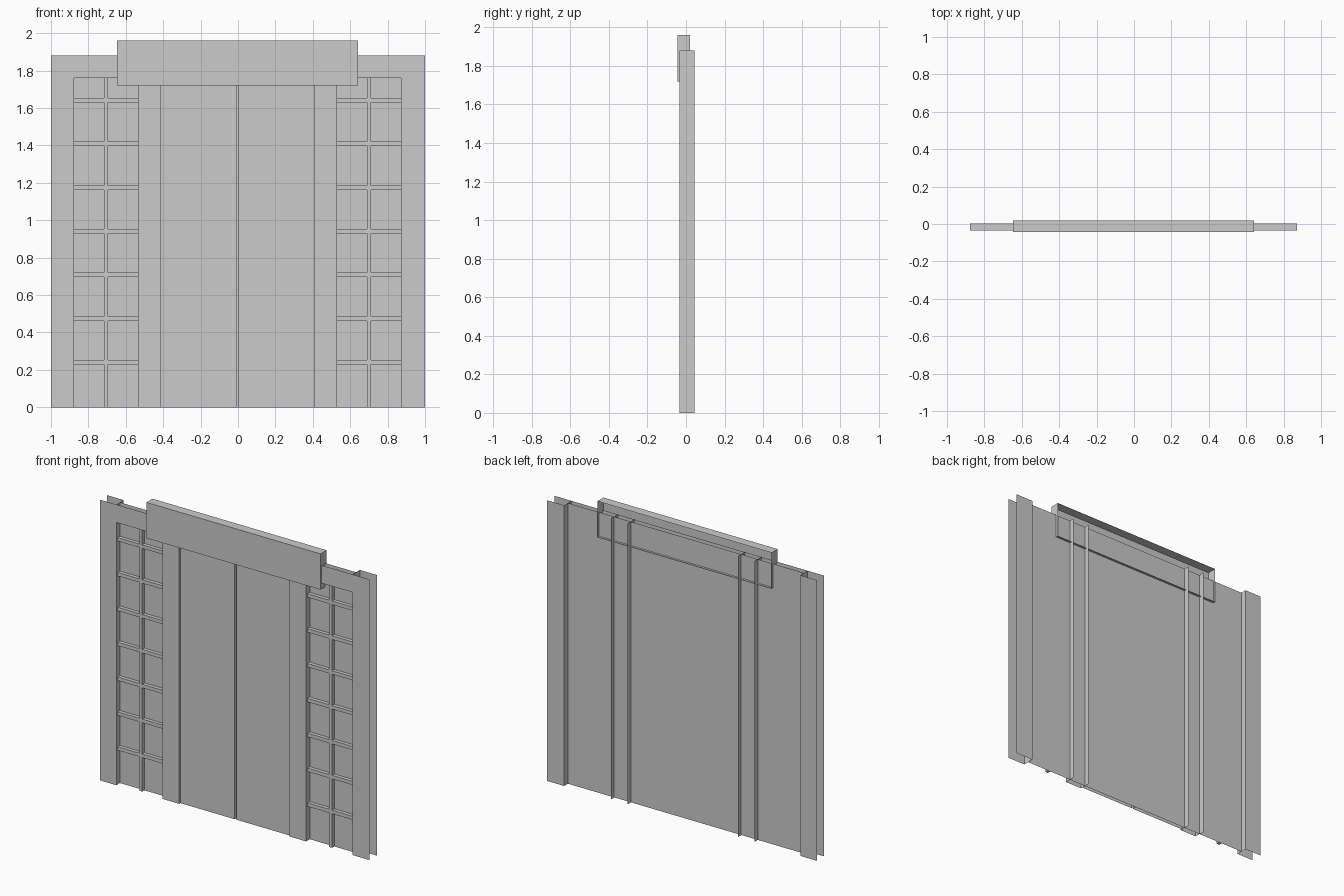
import bpy, bmesh

if "Cube" in bpy.data.objects:
    bpy.data.objects.remove(bpy.data.objects["Cube"])

FRONT, BACK, PANEL = -0.034, 0.044, 0.004   # y of frame face, rear face, backing sheet
TOP, HEAD = 1.88, 1.76                      # frame top and recess top
CX = -0.003                                 # centre of the inner parts


def new_object(name, bm):
    mesh = bpy.data.meshes.new(name)
    bm.to_mesh(mesh)
    bm.free()
    obj = bpy.data.objects.new(name, mesh)
    bpy.context.collection.objects.link(obj)
    return obj


def wall(name, profile, z0, z1):
    """Raise an open x/y profile into upright sheet faces."""
    bm = bmesh.new()
    low = [bm.verts.new((x, y, z0)) for x, y in profile]
    high = [bm.verts.new((x, y, z1)) for x, y in profile]
    for i in range(len(profile) - 1):
        bm.faces.new((low[i], low[i + 1], high[i + 1], high[i]))
    return new_object(name, bm)


def add_box(bm, x0, x1, y0, y1, z0, z1):
    """Box with its back left open."""
    a, b, c, d = [bm.verts.new((x, y0, z)) for x, z in ((x0, z0), (x1, z0), (x1, z1), (x0, z1))]
    e, f, g, h = [bm.verts.new((x, y1, z)) for x, z in ((x0, z0), (x1, z0), (x1, z1), (x0, z1))]
    for face in ((a, b, c, d), (d, c, g, h), (a, e, f, b), (a, d, h, e), (b, f, g, c)):
        bm.faces.new(face)


def mirrored(name, profile, z0, z1):
    """The same wall on the right and on the left; outer edge stays at x = +-1."""
    for side, s in (("right", 1), ("left", -1)):
        pts = [(s * x + (CX if x < 1 else 0), y) for x, y in profile][::s]
        wall(f"{name}_{side}", pts, z0, z1)


# Backing sheet and upper frame
wall("back_panel", [(-0.875 + CX, PANEL), (0.875 + CX, PANEL)], 0, TOP)
wall("top_frame", [(-0.875 + CX, FRONT), (0.875 + CX, FRONT)], HEAD, TOP)

# Ceiling of the recesses
bm = bmesh.new()
bm.faces.new([bm.verts.new((x + CX, y, HEAD)) for x, y in
              ((-0.875, FRONT), (-0.875, PANEL), (0.875, PANEL), (0.875, FRONT))])
new_object("recess_ceiling", bm)

# Side posts, pilasters and doors
mirrored("side_post", [(1, BACK), (0.875, BACK), (0.875, FRONT), (1, FRONT)], 0, TOP)
mirrored("pilaster", [(0.409, 0.04), (0.409, FRONT - 0.0005), (0.532, FRONT - 0.0005), (0.532, 0.04)], 0, TOP)
mirrored("door", [(0.006, PANEL), (0.006, -0.022), (0.409, -0.022)], 0, HEAD)

# Window bars: one upright and seven crossbars each side
for side, s in (("right", 1), ("left", -1)):
    bm = bmesh.new()
    mid = s * 0.7035 + CX
    add_box(bm, mid - 0.0105, mid + 0.0105, -0.02, PANEL, 0, HEAD)
    for k in range(7):
        z = 0.2405 + 0.2335 * k
        add_box(bm, mid - 0.1715, mid - 0.0105, -0.02, PANEL, z - 0.012, z + 0.012)
        add_box(bm, mid + 0.0105, mid + 0.1715, -0.02, PANEL, z - 0.012, z + 0.012)
    new_object(f"window_bars_{side}", bm)

# Header box over the doors
bm = bmesh.new()
add_box(bm, -0.645 + CX, 0.645 + CX, -0.044, 0.02, 1.72, 1.96)
new_object("header_box", bm)
